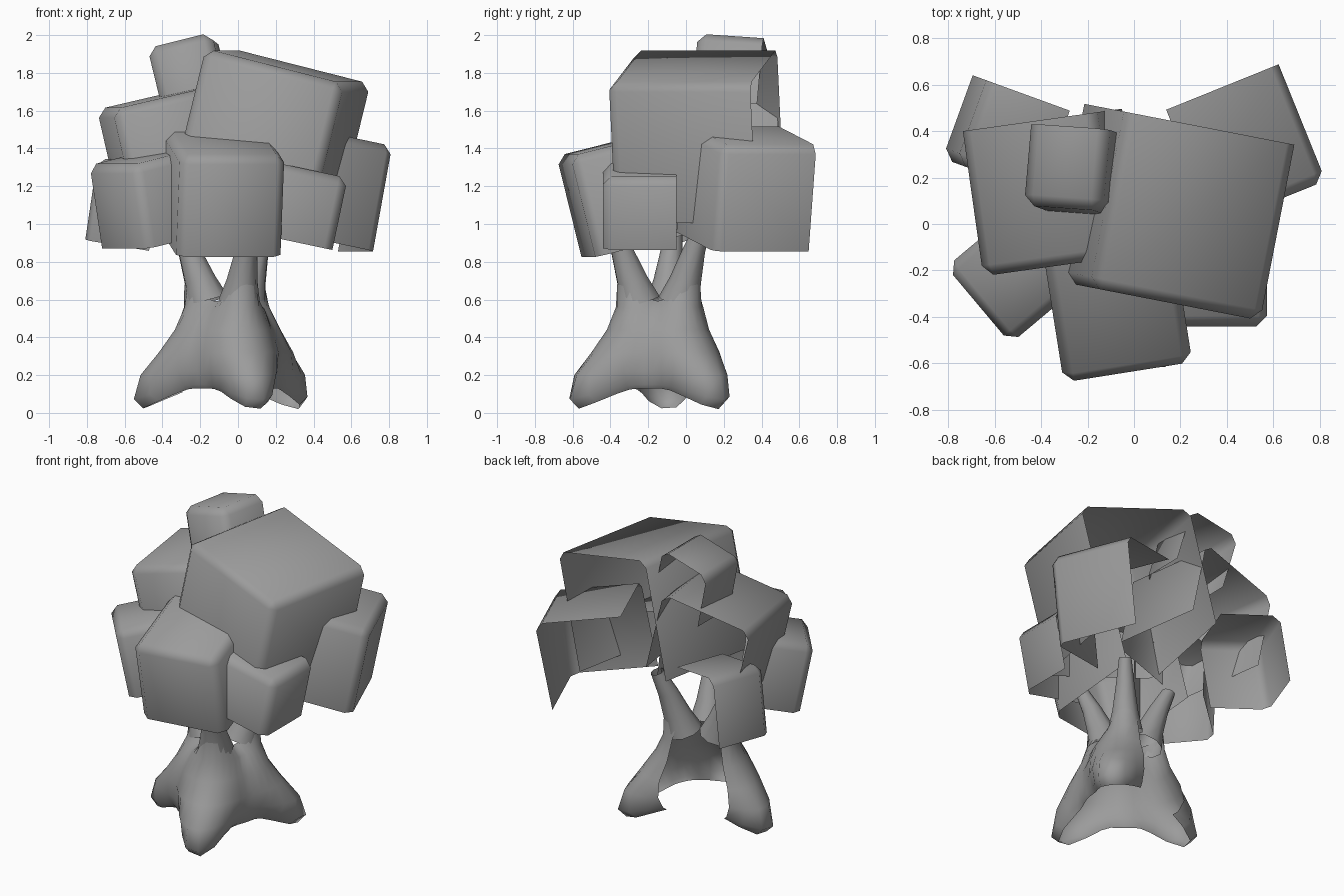
import bpy, bmesh
from math import radians, cos, sin, tau
from mathutils import Vector, Matrix, Euler

if "Cube" in bpy.data.objects:
    bpy.data.objects.remove(bpy.data.objects["Cube"])

DIRS = {"left": (-1, 0, 0), "right": (1, 0, 0), "back": (0, 1, 0), "bottom": (0, 0, -1)}

# Mid-dark grey shared by all parts
grey = bpy.data.materials.new("dark_grey")
grey.diffuse_color = (0.33, 0.33, 0.33, 1)
grey.use_nodes = True
grey.node_tree.nodes["Principled BSDF"].inputs["Base Color"].default_value = grey.diffuse_color


def finish(bm, name):
    for f in bm.faces:
        f.smooth = True
    me = bpy.data.meshes.new(name)
    bm.to_mesh(me)
    bm.free()
    me.materials.append(grey)
    ob = bpy.data.objects.new(name, me)
    bpy.context.collection.objects.link(ob)
    return ob


def leaf_block(name, centre, size, rot, open_sides):
    """Tilted box with its hidden sides left open and the remaining edges chamfered."""
    bm = bmesh.new()
    bmesh.ops.create_cube(bm, size=1, matrix=Matrix.Diagonal((*size, 1)))
    bm.normal_update()
    dead = [f for f in bm.faces
            if any(f.normal.dot(Vector(DIRS[s])) > 0.8 for s in open_sides)]
    bmesh.ops.delete(bm, geom=dead, context='FACES')
    bmesh.ops.bevel(bm, geom=[e for e in bm.edges if not e.is_boundary],
                    offset=0.045, segments=1, affect='EDGES')
    m = Matrix.Translation(centre) @ Euler([radians(a) for a in rot]).to_matrix().to_4x4()
    bm.transform(m)
    finish(bm, name)


def bridge(bm, a, b, skip=lambda i: False):
    n = len(a)
    for i in range(n):
        if not skip(i):
            j = (i + 1) % n
            bm.faces.new((a[i], a[j], b[j], b[i]))


# Foliage blocks: name, centre, size, tilt in degrees, open sides
OPEN = ("back", "bottom")
INNER = ("back", "bottom", "left")
for block in [
    ("leaf_block_main", (0.17, 0.05, 1.467), (0.77, 0.77, 0.76), (0, 14, -11), OPEN),
    ("leaf_block_front", (-0.08, -0.295, 1.165), (0.56, 0.60, 0.55), (14, 0, 9), OPEN),
    ("leaf_block_left", (-0.355, 0.135, 1.42), (0.60, 0.63, 0.52), (0, -13, 8), OPEN),
    ("leaf_block_top", (-0.255, 0.23, 1.785), (0.35, 0.35, 0.37), (-4, -14, -4), OPEN),
    ("leaf_block_left_front", (-0.485, -0.195, 1.13), (0.42, 0.43, 0.45), (0, -11, 40),
     ("right", "bottom")),
    ("leaf_block_left_back", (-0.55, 0.385, 1.105), (0.38, 0.38, 0.44), (0, 9, -20),
     ("back", "bottom", "right")),
    ("leaf_block_right_back", (0.435, 0.32, 1.185), (0.54, 0.54, 0.57), (0, 11, 22), INNER),
    ("leaf_block_right_front", (0.32, -0.245, 1.10), (0.45, 0.39, 0.39), (0, 12, 0), INNER),
]:
    leaf_block(*block)

# Trunk: lobed rings flaring into three roots, open at the back and underneath
CX, CY, N = -0.04, -0.13, 36
ROOTS = [radians(a) for a in (-73, 40, 176)]
LIMBS = [radians(a) for a in (-68, 50, 166)]
RINGS = [  # z at lobe, z between, radius at lobe, radius between, sharpness, lobe angles
    (0.02, 0.13, 0.47, 0.25, 16, ROOTS),
    (0.07, 0.15, 0.52, 0.265, 14, ROOTS),
    (0.20, 0.22, 0.48, 0.27, 8, ROOTS),
    (0.32, 0.32, 0.38, 0.26, 4, ROOTS),
    (0.44, 0.44, 0.295, 0.22, 3, ROOTS),
    (0.56, 0.54, 0.25, 0.17, 3, LIMBS),
    (0.68, 0.59, 0.25, 0.11, 6, LIMBS),
]
bm = bmesh.new()
rings = []
for zl, zg, rl, rg, p, lobes in RINGS:
    ring = []
    for i in range(N):
        t = tau * i / N
        k = max(max(0, cos(t - a)) ** p for a in lobes)
        r = rg + (rl - rg) * k
        ring.append(bm.verts.new((CX + r * cos(t), CY + r * sin(t), zg + (zl - zg) * k)))
    rings.append(ring)
for a, b in zip(rings, rings[1:]):
    bridge(bm, a, b, skip=lambda i: 65 < 360 * i / N < 150)
finish(bm, "trunk")

# Three branches rising from the trunk into the foliage
for label, ang in zip(("front", "right", "left"), LIMBS):
    d = Vector((cos(ang), sin(ang), 0))
    side = Vector((-d.y, d.x, 0))
    bm = bmesh.new()
    prev = None
    for out, z, r in ((0.125, 0.59, 0.11), (0.165, 0.70, 0.082),
                      (0.225, 0.86, 0.058), (0.29, 1.0, 0.04)):
        c = Vector((CX, CY, z)) + d * out
        ring = []
        for i in range(10):
            t = tau * i / 10
            v = c + (d - Vector((0, 0, 0.3))) * r * cos(t) + side * r * sin(t)
            ring.append(bm.verts.new(v))
        if prev:
            bridge(bm, prev, ring)
        prev = ring
    finish(bm, label + "_branch")
